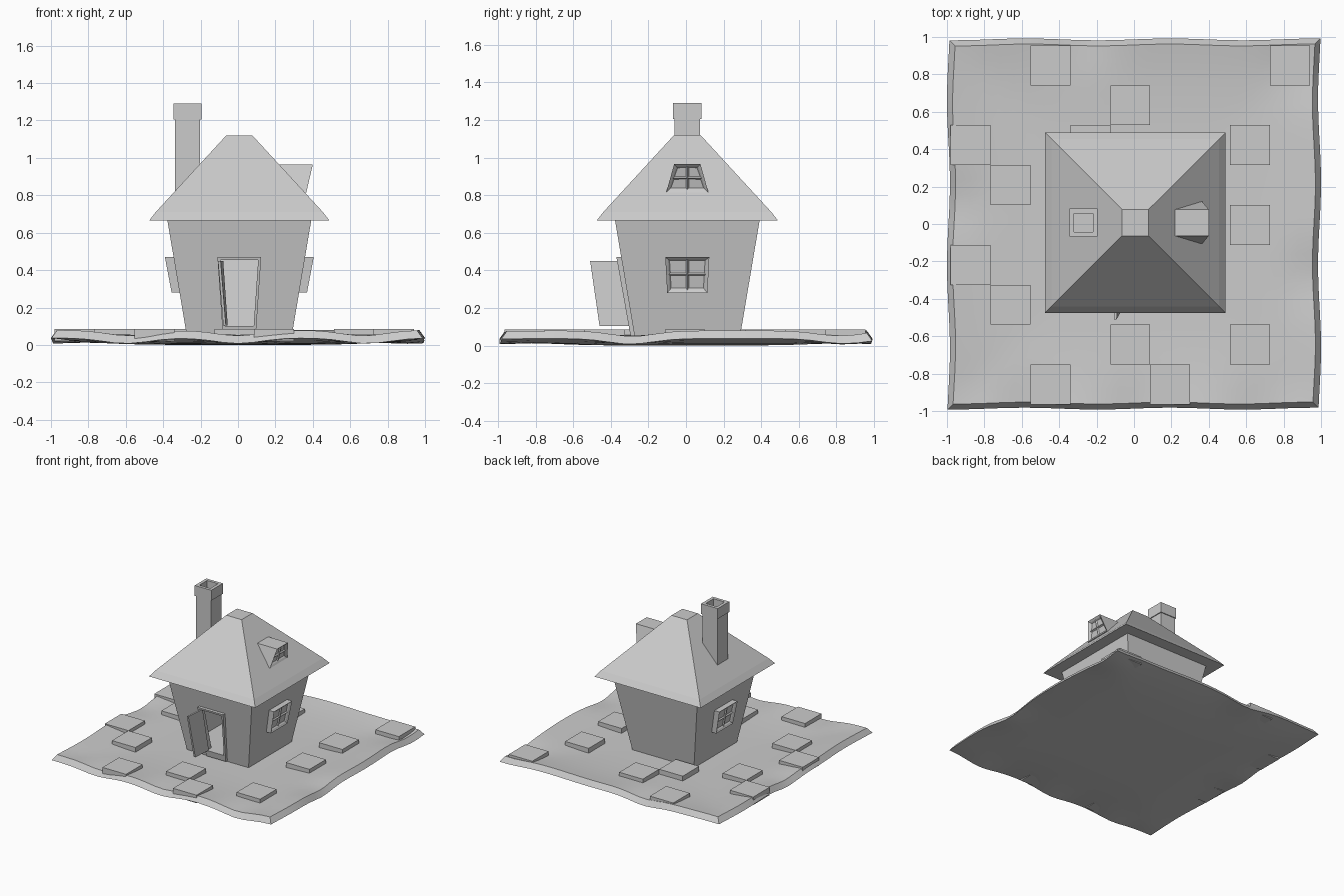
import bpy, bmesh, math
from mathutils import Vector

cube = bpy.data.objects.get("Cube")
if cube:
    bpy.data.objects.remove(cube, do_unlink=True)

CENTRE = 0.007  # the house sits slightly off the origin
COLOUR = (0.6, 0.6, 0.6, 1)
clay = bpy.data.materials.new("plain_grey")
clay.use_nodes = True
clay.diffuse_color = COLOUR
clay.node_tree.nodes["Principled BSDF"].inputs["Base Color"].default_value = COLOUR


def finish(name, bm, offset=CENTRE):
    bmesh.ops.recalc_face_normals(bm, faces=bm.faces)
    mesh = bpy.data.meshes.new(name)
    bm.to_mesh(mesh)
    bm.free()
    mesh.materials.append(clay)
    obj = bpy.data.objects.new(name, mesh)
    obj.location = (offset, offset, 0)
    bpy.context.collection.objects.link(obj)
    return obj


def rings(name, profile, x=0):
    """Stack of square rings given as (half width, height)."""
    bm = bmesh.new()
    loops = [[bm.verts.new((x + sx * h, sy * h, z))
              for sx, sy in ((-1, -1), (1, -1), (1, 1), (-1, 1))] for h, z in profile]
    for a, b in zip(loops, loops[1:]):
        for i in range(4):
            j = (i + 1) % 4
            bm.faces.new((a[i], a[j], b[j], b[i]))
    bm.faces.new(loops[0])
    bm.faces.new(loops[-1])
    return finish(name, bm)


def prism(front, back):
    """Six-sided solid between two quads; returns it with its front face."""
    bm = bmesh.new()
    f = [bm.verts.new(p) for p in front]
    b = [bm.verts.new(p) for p in back]
    face = bm.faces.new(f)
    bm.faces.new(b[::-1])
    for i in range(4):
        j = (i + 1) % 4
        bm.faces.new((f[j], f[i], b[i], b[j]))
    bmesh.ops.recalc_face_normals(bm, faces=bm.faces)
    return bm, face


def window(name, side, top, bottom, back_top, back_bottom):
    """Framed window with four recessed panes; top and bottom are (x, half width, z)."""
    (tx, tw, tz), (bx, bw, bz) = top, bottom
    quad = lambda t, b: [(side * t, -tw, tz), (side * t, tw, tz),
                         (side * b, bw, bz), (side * b, -bw, bz)]
    bm, face = prism(quad(tx, bx), quad(back_top, back_bottom))
    bmesh.ops.inset_region(bm, faces=[face], thickness=0.02, depth=-0.01)
    before = set(bm.faces) - {face}
    bmesh.ops.subdivide_edges(bm, edges=list(face.edges), cuts=1, use_grid_fill=True)
    normal = Vector((side * (tz - bz), 0, bx - tx)).normalized()
    level = normal.dot(Vector((side * tx, 0, tz))) - 0.01
    panes = [f for f in bm.faces
             if all(abs(normal.dot(v.co) - level) < 0.001 for v in f.verts)]
    bmesh.ops.inset_individual(bm, faces=panes, thickness=0.011, depth=-0.01)
    return finish(name, bm)


def cut(obj, cutter):
    mod = obj.modifiers.new("cut", "BOOLEAN")
    mod.operation, mod.object, mod.solver = "DIFFERENCE", cutter, "EXACT"
    bpy.context.view_layer.objects.active = obj
    bpy.ops.object.modifier_apply(modifier=mod.name)


# Rolling ground sheet: low in the middle, rising to a wavy rim with a few dips
DIPS = ((0, -1), (0.95, 0.85), (-0.6, -1), (0.7, -1), (-1, 0.1), (-0.3, 1), (1, -0.3))


def rise(x, y):
    rim = max(abs(x), abs(y)) ** 4
    dip = sum(math.exp(-((x - a) ** 2 + (y - b) ** 2) / 0.03) for a, b in DIPS)
    return 0.037 * rim * max(0, 1 - 0.8 * dip)


bm = bmesh.new()
bmesh.ops.create_grid(bm, x_segments=24, y_segments=24, size=1)
lower = list(bm.verts)
ext = bmesh.ops.extrude_face_region(bm, geom=list(bm.faces), use_keep_orig=True)
upper = {v for v in ext["geom"] if isinstance(v, bmesh.types.BMVert)}
for v in bm.verts:
    x, y = v.co.x, v.co.y
    top = v in upper
    scale = 0.962 if top else 0.992
    v.co = (x * scale + 0.008 * math.sin(7 * y) * abs(x),
            y * scale * 0.995 + 0.005 * math.sin(8 * x) * abs(y),
            rise(x, y) + (0.042 if top else 0))
ground = finish("ground", bm, 0)
bpy.ops.object.select_all(action="DESELECT")
ground.select_set(True)
bpy.context.view_layer.objects.active = ground
bpy.ops.object.shade_smooth_by_angle(angle=math.radians(30))

# Square paving slabs on a regular layout of columns and rows
STEP = 0.2133
for col, row in ((2, 8), (8, 8), (4, 7), (3, 6), (0, 6), (1, 5), (0, 3), (1, 2),
                 (2, 0), (4, 1), (5, 0), (7, 1), (7, 4), (7, 6)):
    bm = bmesh.new()
    bmesh.ops.create_cube(bm, size=1)
    for v in bm.verts:
        v.co = (-0.98 + STEP * (col + 0.5 + v.co.x), -0.965 + STEP * (row + 0.5 + v.co.y),
                0.0525 + 0.065 * v.co.z)
    finish("paving_slab", bm, 0)

# Flared hollow walls, roof and chimney
walls = rings("walls", [(0.279, 0.04), (0.387, 0.68)])
room = rings("room_cutter", [(0.255, 0.1), (0.348, 0.65)])
rings("roof", [(0.482, 0.665), (0.447, 0.71), (0.07, 1.12)])
rings("chimney", [(0.0675, 0.72), (0.0675, 1.205), (0.075, 1.205), (0.075, 1.29),
                  (0.05, 1.29), (0.05, 1.1)], x=-0.277)


# Doorway and its frame
def upright(name, tw, tz, bw, bz, front_top, front_bottom, depth):
    quad = lambda d: [(-tw, front_top + d, tz), (tw, front_top + d, tz),
                      (bw, front_bottom + d, bz), (-bw, front_bottom + d, bz)]
    return finish(name, prism(quad(0), quad(depth))[0])


frame = upright("door_frame", 0.117, 0.47, 0.088, 0.05, -0.377, -0.302, 0.06)
opening = upright("opening_cutter", 0.101, 0.455, 0.077, 0.101, -0.5, -0.45, 0.3)
cut(walls, room)
cut(walls, opening)
cut(frame, opening)
for helper in (room, opening):
    bpy.data.objects.remove(helper, do_unlink=True)

# Open door leaf
leaf = [(-0.1, -0.352, 0.45), (-0.114, -0.517, 0.45), (-0.086, -0.467, 0.105), (-0.076, -0.307, 0.105)]
finish("door", prism(leaf, [(x + 0.014, y, z) for x, y, z in leaf])[0])

# Side windows and roof dormer
for side, name in ((1, "left_window"), (-1, "right_window")):
    window(name, side, (0.398, 0.117, 0.47), (0.362, 0.107, 0.28), 0.34, 0.3)
window("dormer", 1, (0.393, 0.07, 0.965), (0.358, 0.112, 0.815), 0.18, 0.18)
